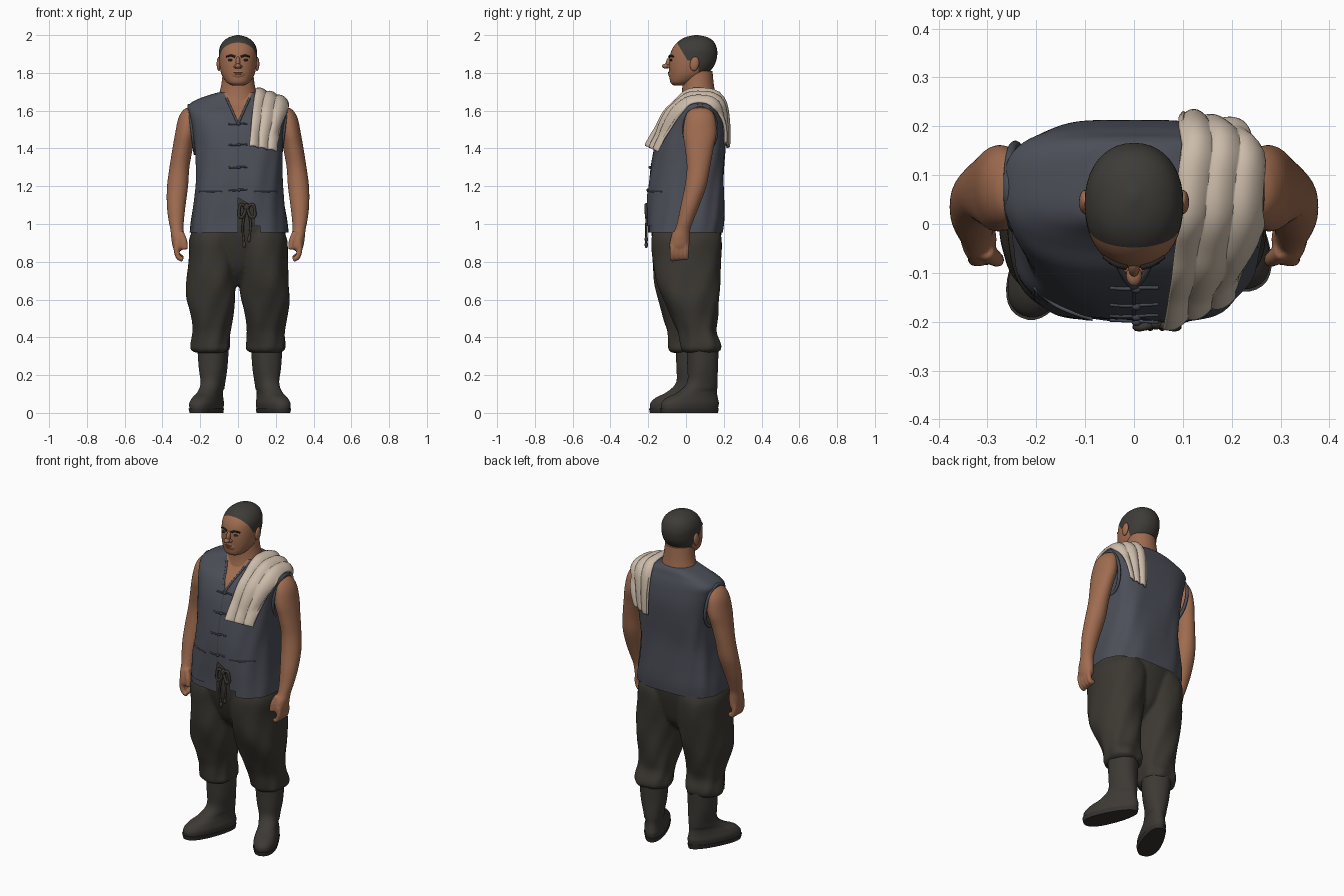
import bpy, bmesh, math
from mathutils import Vector, Matrix
from mathutils.bvhtree import BVHTree

cube = bpy.data.objects.get("Cube")
if cube:
    bpy.data.objects.remove(cube, do_unlink=True)


def material(name, *rgb):
    mat = bpy.data.materials.new(name)
    mat.use_nodes = True
    colour = (*rgb, 1)
    mat.diffuse_color = colour
    shader = next(n for n in mat.node_tree.nodes if n.type == 'BSDF_PRINCIPLED')
    shader.inputs["Base Color"].default_value = colour
    return mat


SKIN = material("skin", .35, .15, .08)
LIP = material("lip_skin", .26, .1, .06)
HAIR = material("cropped_hair", .048, .045, .039)
VEST = material("vest_cloth", .072, .077, .098)
TRIM = material("vest_trim", .05, .054, .07)
PANTS = material("trouser_cloth", .045, .04, .032)
BOOT = material("boot_leather", .047, .042, .036)
SOLE = material("boot_sole", .036, .032, .028)
TOWEL = material("towel_cloth", .6, .5, .4)
DARK = material("eye_dark", .02, .016, .014)


def finish(name, bm, mats):
    """Turn a bmesh into a smooth shaded object."""
    bmesh.ops.recalc_face_normals(bm, faces=bm.faces)
    mesh = bpy.data.meshes.new(name)
    bm.to_mesh(mesh)
    bm.free()
    for mat in mats:
        mesh.materials.append(mat)
    mesh.shade_smooth()
    mesh.set_sharp_from_angle(angle=math.radians(55))
    obj = bpy.data.objects.new(name, mesh)
    bpy.context.collection.objects.link(obj)
    return obj


def fuse(name, parts, mat, voxel):
    """Melt overlapping parts into one continuous skin."""
    bm = bmesh.new()
    for part in parts:
        bm.from_mesh(part.data)
        bpy.data.objects.remove(part)
    obj = finish(name, bm, [mat])
    remesh = obj.modifiers.new("fuse", 'REMESH')
    remesh.mode = 'VOXEL'
    remesh.voxel_size = voxel
    remesh.use_smooth_shade = True
    soften = obj.modifiers.new("soften", 'SMOOTH')
    soften.factor = .5
    soften.iterations = 4


def spline(rows, steps):
    """Catmull-Rom interpolation through rows of equal length."""
    rows = [Vector(r) for r in rows]
    out = []
    for i in range(len(rows) - 1):
        a, b, c, d = rows[max(i - 1, 0)], rows[i], rows[i + 1], rows[min(i + 2, len(rows) - 1)]
        for s in range(steps):
            t = s / steps
            out.append(b + (c - a) * (t / 2) + (a * 2 - b * 5 + c * 4 - d) * (t * t / 2)
                       + (b * 3 - a - c * 3 + d) * (t ** 3 / 2))
    return out + [rows[-1]]


def loft(rings, sides=40, steps=5, power=2.0, back=None, fold=None, caps=(True, True)):
    """Stack horizontal rings given as height, centre x, centre y, radius x, radius y."""
    bm = bmesh.new()
    loops = []
    for z, cx, cy, rx, ry in spline(rings, steps):
        loop = []
        for k in range(sides):
            a = math.tau * k / sides
            c, s = math.cos(a), math.sin(a)
            e = 2 / (back if back and s > 0 else power)
            m = 1 + (fold(a, z) if fold else 0)
            loop.append(bm.verts.new((cx + rx * m * math.copysign(abs(c) ** e, c),
                                      cy + ry * m * math.copysign(abs(s) ** e, s), z)))
        loops.append(loop)
    for low, high in zip(loops, loops[1:]):
        for k in range(sides):
            n = (k + 1) % sides
            bm.faces.new((low[k], low[n], high[n], high[k]))
    for wanted, loop in zip(caps, (loops[0], loops[-1])):
        if wanted:
            bm.faces.new(loop)
    return bm


def sheet(grid):
    """Mesh from a grid of points."""
    bm = bmesh.new()
    rows = [[bm.verts.new(p) for p in row] for row in grid]
    for a, b in zip(rows, rows[1:]):
        for k in range(len(a) - 1):
            bm.faces.new((a[k], a[k + 1], b[k + 1], b[k]))
    return bm


def cut(bm, point, normal):
    bmesh.ops.bisect_plane(bm, geom=bm.verts[:] + bm.edges[:] + bm.faces[:],
                           plane_co=point, plane_no=normal, dist=1e-5)


def tube(name, points, radius, mat, tip=1.0, closed=False):
    """Round tube along a smooth path."""
    curve = bpy.data.curves.new(name, 'CURVE')
    curve.dimensions = '3D'
    curve.bevel_depth = radius
    curve.bevel_resolution = 3
    curve.use_fill_caps = True
    path = points if closed else spline(points, 5)
    line = curve.splines.new('POLY')
    line.points.add(len(path) - 1)
    line.use_cyclic_u = closed
    for i, p in enumerate(path):
        line.points[i].co = (*p, 1)
        line.points[i].radius = 1 + (tip - 1) * i / len(path)
    temp = bpy.data.objects.new(name, curve)
    bm = bmesh.new()
    bm.from_mesh(temp.to_mesh())
    temp.to_mesh_clear()
    bpy.data.objects.remove(temp)
    return finish(name, bm, [mat])


def ball(name, place, size, mat, tilt=0.0):
    bm = bmesh.new()
    bmesh.ops.create_uvsphere(bm, u_segments=20, v_segments=12, radius=1)
    bm.transform(Matrix.Translation(place) @ Matrix.Rotation(tilt, 4, 'X') @ Matrix.Diagonal((*size, 1)))
    return finish(name, bm, [mat])


# Head with hair painted by cuts, and neck
head = loft([(1.732, 0, -.035, .025, .025), (1.748, 0, -.022, .058, .06), (1.79, 0, .01, .086, .098),
             (1.84, 0, .03, .098, .12), (1.89, 0, .04, .101, .125), (1.93, 0, .046, .098, .117),
             (1.965, 0, .052, .08, .095), (1.988, 0, .055, .048, .06), (2, 0, .055, .008, .01)], power=2.15)
slope = Vector((0, .86, .51))
brow = Vector((0, -.048, 1.96))
for point, normal in ((brow, slope), ((0, 0, 1.865), (0, 0, 1)), ((0, .065, 0), (0, 1, 0)), ((0, 0, 1.805), (0, .3, 1))):
    cut(head, point, normal)
for f in head.faces:
    c = f.calc_center_median()
    low_nape = c.y > .065 and (c.z - 1.805) + .3 * c.y > 0
    f.material_index = int((c - brow).dot(slope) > 0 and (c.z > 1.865 or low_nape))
finish("head", head, [SKIN, HAIR])
finish("neck", loft([(1.62, 0, .06, .12, .1), (1.68, 0, .066, .102, .09), (1.74, 0, .064, .088, .083),
                     (1.81, 0, .06, .08, .08)]), [SKIN])

# Face
ball("nose_bridge", (0, -.088, 1.857), (.012, .018, .032), SKIN, -.35)
ball("nose_tip", (0, -.105, 1.836), (.016, .022, .013), SKIN)
ball("muzzle", (0, -.062, 1.795), (.046, .032, .032), SKIN)
ball("chin", (0, -.057, 1.762), (.038, .028, .024), SKIN)
ball("upper_lip", (0, -.09, 1.802), (.024, .007, .004), LIP)
ball("lower_lip", (0, -.088, 1.795), (.02, .008, .005), LIP)
for side, word in ((1, "left"), (-1, "right")):
    ball(word + "_eye", (side * .037, -.078, 1.868), (.016, .007, .007), DARK)
    ball(word + "_nostril_wing", (side * .014, -.088, 1.833), (.009, .013, .009), SKIN)
    ball(word + "_ear", (side * .101, .045, 1.848), (.012, .024, .038), SKIN, -.15)
    tube(word + "_eyebrow", [(side * .016, -.088, 1.885), (side * .036, -.083, 1.892),
                             (side * .062, -.067, 1.886)], .0065, DARK, .6)


# Vest, with neck opening and lifted front corner
def vest_fold(a, z):
    soft = .014 * math.sin(5 * a + 7 * z) + .01 * math.sin(11 * a - 13 * z)
    return soft * min(1, max(0, (1.6 - z) * 3))


vest = loft([(.955, .005, -.004, .259, .198), (1.02, .004, 0, .253, .2), (1.12, .004, 0, .239, .2),
             (1.25, .005, .004, .227, .196), (1.4, .003, .022, .233, .189), (1.5, 0, .036, .243, .178),
             (1.58, 0, .052, .26, .154), (1.625, 0, .071, .264, .126), (1.657, 0, .08, .222, .106),
             (1.682, 0, .083, .155, .095), (1.697, 0, .08, .105, .088)],
            sides=80, steps=6, power=2.7, back=3.2, fold=vest_fold, caps=(False, True))
neck_low = Vector((0, 0, 1.53))
lift = Vector((.6, 0, 1))
lift_top = Vector((0, 0, 1.14))
for point, normal in ((neck_low, (1, 0, -.45)), (neck_low, (-1, 0, -.45)), (lift_top, lift),
                      (lift_top, (1, 0, 0)), ((.115, 0, 1), (1, 0, .1))):
    cut(vest, point, normal)
gone = []
for f in vest.faces:
    c = f.calc_center_median()
    if c.y < .05 and abs(c.x) < (c.z - 1.53) * .45:
        f.material_index = 1
    if c.y < 0 and 0 < c.x < .115 - .1 * (c.z - 1) and (c - lift_top).dot(lift) < 0:
        gone.append(f)
bmesh.ops.recalc_face_normals(vest, faces=vest.faces)
tree = BVHTree.FromBMesh(vest)
bmesh.ops.delete(vest, geom=gone, context='FACES')
finish("vest", vest, [VEST, SKIN])


def on_vest(x, z, out=0.003):
    """Point just off the front of the vest."""
    hit = tree.ray_cast(Vector((x, -1, z)), Vector((0, 1, 0)))[0]
    return Vector((x, hit.y - out, z))


def vest_patch(name, x0, x1, z0, z1, mat, out=.006, n=10):
    return finish(name, sheet([[on_vest(x0 + (x1 - x0) * i / n, z0 + (z1 - z0) * j / n, out)
                                for i in range(n + 1)] for j in range(n + 1)]), [mat])


vest_patch("button_placket", -.003, .003, 1.14, 1.53, TRIM, .002)
for z in (1.18, 1.3, 1.42, 1.53):
    tube("toggle_loop", [on_vest(x, z + .003 * math.sin(60 * x), .001) for x in (-.05, -.02, 0, .02, .05)], .0045, VEST)
    ball("toggle_knot", on_vest(.005, z, .004), (.01, .008, .008), TRIM)
for side, word in ((1, "left"), (-1, "right")):
    xs = [side * x for x in (.085, .125, .165, .205)]
    vest_patch(word + "_pocket", min(xs[0], xs[-1]), max(xs[0], xs[-1]), .99, 1.17, VEST)
    tube(word + "_pocket_edge", [on_vest(x, 1.17, .003) for x in xs], .004, VEST)
    tube(word + "_neckline", [on_vest(side * .45 * h, 1.53 + h, .001) for h in (0, .05, .1, .135)], .006, VEST)
    ring = [(side * (.243 + .016 * math.sin(a)), .076 + .086 * math.cos(a), 1.5 + .127 * math.sin(a))
            for a in (math.tau * k / 32 for k in range(32))]
    tube(word + "_armhole_hem", ring, .009, VEST, closed=True)

# Arms and hands
ARM = [(1.62, .24, .075, .012, .02), (1.605, .25, .075, .038, .055), (1.56, .264, .075, .052, .08),
       (1.48, .277, .073, .056, .089), (1.4, .293, .07, .054, .076), (1.3, .31, .066, .053, .062),
       (1.2, .32, .051, .056, .058), (1.1, .327, .022, .05, .05), (1.02, .327, -.002, .041, .042),
       (.97, .323, -.018, .035, .041), (.93, .318, -.03, .036, .05), (.88, .315, -.035, .031, .052),
       (.86, .314, -.035, .018, .042)]
for side, word in ((1, "left"), (-1, "right")):
    parts = [finish("arm", loft([(z, side * x, y, rx, ry) for z, x, y, rx, ry in ARM], sides=28), [SKIN])]
    for i in range(4):
        y = -.071 + .024 * i
        parts.append(tube("finger", [(side * .322, y, .9), (side * .326, y, .86), (side * .313, y, .822),
                                     (side * .29, y, .812 + .006 * i)], .0165, SKIN, .8))
    parts.append(tube("thumb", [(side * .305, -.055, .955), (side * .285, -.07, .91),
                                (side * .279, -.074, .865)], .019, SKIN, .75))
    fuse(word + "_arm_and_hand", parts, SKIN, .006)


# Trousers: hips and two baggy legs melted together, left leg set back
def leg_fold(a, z):
    drop = min(1, max(.25, (.95 - z) * 1.7))
    return drop * (.045 * math.sin(3 * a + 16 * z) + .032 * math.sin(7 * a - 21 * z))


parts = [finish("hips", loft([(.68, 0, .015, .04, .06), (.75, 0, .012, .1, .125), (.84, 0, .006, .19, .16),
                              (.95, .002, .002, .248, .186), (1.06, .002, 0, .232, .188),
                              (1.16, 0, 0, .217, .185)], power=2.1), [PANTS])]
LEG = [(.318, .15, .08, .075, .08), (.335, .15, .084, .1, .102), (.37, .15, .08, .102, .106),
       (.43, .146, .06, .101, .103), (.5, .145, .045, .109, .121), (.6, .146, .026, .128, .147),
       (.7, .14, .012, .131, .169), (.82, .132, .006, .13, .182), (.92, .129, .003, .13, .186),
       (.98, .12, 0, .11, .17)]
SHOE = [(.018, 0, -.076, .06, .16), (.05, 0, -.072, .064, .163), (.08, 0, -.06, .058, .145),
        (.11, 0, -.03, .054, .11), (.16, 0, -.002, .058, .083), (.24, 0, 0, .072, .08), (.37, 0, 0, .082, .084)]
SOLE_RINGS = [(0, 0, -.076, .06, .162), (.024, 0, -.076, .065, .167)]
for side, word, ankle in ((1, "left", (.152, .088, 0)), (-1, "right", (-.132, .03, 0))):
    rows = []
    for z, x, y, rx, ry in LEG:
        step = max(0, (.78 - z) / .45) if side < 0 else 0
        rows.append((z, side * (x - .006 * step), y - .07 * step, rx, ry))
    parts.append(finish("leg", loft(rows, sides=64, power=2.25, fold=leg_fold), [PANTS]))
    turn = Matrix.Translation(ankle) @ Matrix.Rotation(side * math.radians(24), 4, 'Z')
    for part, rings, mat in (("boot", SHOE, BOOT), ("sole", SOLE_RINGS, SOLE)):
        bm = loft(rings, power=2.3)
        for v in bm.verts:
            if v.co.z < .12:
                v.co.x *= 1 - .9 * (v.co.y + .08)
        bm.transform(turn)
        finish(word + "_" + part, bm, [mat])
fuse("trousers", parts, PANTS, .009)

# Drawstring bow at the waist
knot = Vector((.045, -.204, 1.09))
ball("drawstring_knot", knot, (.018, .012, .018), PANTS)
for dx, drop in ((-.02, .2), (.022, .17)):
    tube("drawstring_loop", [knot, knot + Vector((dx * 1.6, -.008, .012)), knot + Vector((dx * 2, -.006, -.045)),
                             knot + Vector((dx, -.006, -.05)), knot], .008, PANTS)
    end = knot + Vector((dx * .6, -.006, -drop))
    tube("drawstring_end", [knot, knot + Vector((dx, -.006, -drop / 2)), end], .006, PANTS)
    ball("drawstring_tip", end, (.009, .009, .018), BOOT)

# Folded towel resting on the left shoulder: y, z, inner x, outer x, tilt of y and z across
path = spline([(-.212, 1.41, .06, .205, .065, -.03), (-.172, 1.475, .066, .215, .055, -.03),
               (-.115, 1.56, .074, .232, .05, -.04), (-.05, 1.635, .083, .245, .035, -.055),
               (.03, 1.69, .09, .25, .01, -.066), (.12, 1.682, .092, .248, 0, -.064),
               (.188, 1.61, .092, .238, -.012, -.045), (.212, 1.51, .095, .222, -.016, -.01),
               (.214, 1.4, .1, .2, -.016, .03)], 6)
across = 36
grid = []
for i, p in enumerate(path):
    along = path[min(i + 1, len(path) - 1)] - path[max(i - 1, 0)]
    normal = Vector((0, -along[1], along[0])).normalized()
    row = []
    for k in range(across + 1):
        u = k / across
        point = Vector((p[2] + (p[3] - p[2]) * u, p[0] + p[4] * u, p[1] + p[5] * u))
        near, away = tree.find_nearest(point)[:2]
        point += away * max(0, .009 - (point - near).dot(away))
        row.append(point + normal * .013 * abs(math.sin(math.pi * (3 * u + .2 * math.sin(i / 9)))) ** .8)
    grid.append(row)
towel = finish("shoulder_towel", sheet(grid), [TOWEL])
thick = towel.modifiers.new("thickness", 'SOLIDIFY')
thick.thickness = .014
thick.offset = 0
soften = towel.modifiers.new("soften", 'SMOOTH')
soften.iterations = 3
